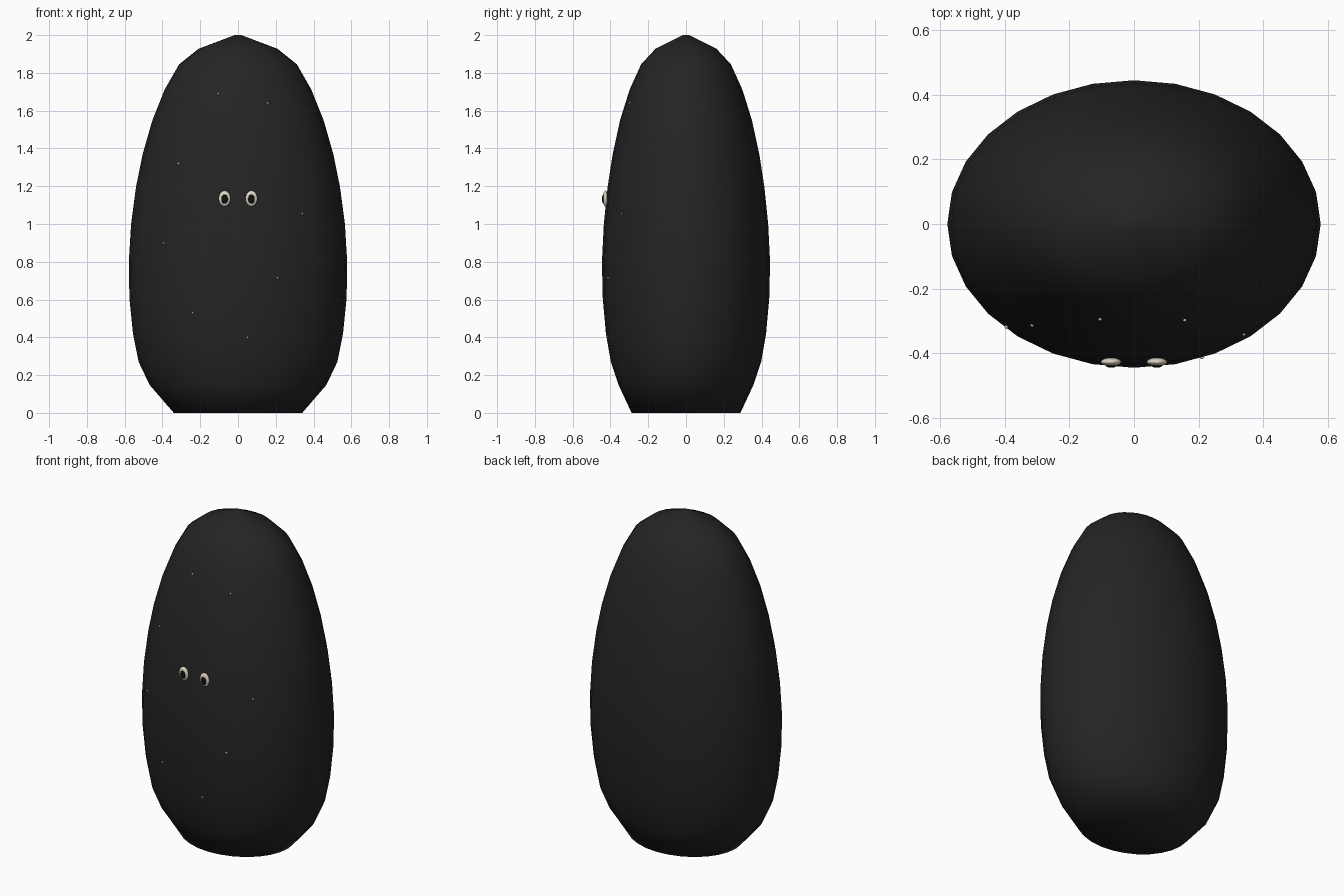
import bpy, bmesh, math
from mathutils import Matrix

if "Cube" in bpy.data.objects:
    bpy.data.objects.remove(bpy.data.objects["Cube"])

SIDES = 28
# Body rings: height, half width, half depth
RINGS = [(0.0, 0.34, 0.288), (0.148, 0.468, 0.357), (0.27, 0.526, 0.398), (0.42, 0.556, 0.424),
         (0.61, 0.575, 0.441), (0.80, 0.578, 0.445), (1.0, 0.566, 0.435), (1.196, 0.54, 0.415),
         (1.365, 0.506, 0.389), (1.55, 0.453, 0.349), (1.71, 0.389, 0.299),
         (1.845, 0.312, 0.238), (1.927, 0.21, 0.162), (2.0, 0.018, 0.018)]


def material(name, rgb):
    m = bpy.data.materials.new(name)
    m.diffuse_color = (*rgb, 1)
    m.use_nodes = True
    m.node_tree.nodes["Principled BSDF"].inputs["Base Color"].default_value = m.diffuse_color
    return m


black = material("soft black", (0.018, 0.018, 0.018))
cream = material("cream", (0.72, 0.66, 0.54))
pupil_black = material("pupil black", (0.005, 0.005, 0.006))
speck_white = material("speck grey white", (0.68, 0.67, 0.63))


def finish(bm, name, mat):
    bmesh.ops.recalc_face_normals(bm, faces=bm.faces)
    for f in bm.faces:
        f.smooth = True
    me = bpy.data.meshes.new(name)
    bm.to_mesh(me)
    bm.free()
    me.materials.append(mat)
    ob = bpy.data.objects.new(name, me)
    bpy.context.collection.objects.link(ob)
    return ob


def front_y(x, z):
    """Depth of the front of the body at a given x and z."""
    for (z0, w0, d0), (z1, w1, d1) in zip(RINGS, RINGS[1:]):
        if z0 <= z <= z1:
            t = (z - z0) / (z1 - z0)
            w, d = w0 + t * (w1 - w0), d0 + t * (d1 - d0)
            return -d * math.sqrt(1 - (x / w) ** 2)


def ellipsoid(name, pos, size, mat, segments=20, rings=12):
    bm = bmesh.new()
    bmesh.ops.create_uvsphere(bm, u_segments=segments, v_segments=rings, radius=1,
                              matrix=Matrix.Translation(pos) @ Matrix.Diagonal((*size, 1)))
    return finish(bm, name, mat)


# Body: stacked oval rings, closed at both ends
bm = bmesh.new()
loops = []
for z, w, d in RINGS:
    loops.append([bm.verts.new((w * math.cos(2 * math.pi * i / SIDES),
                                d * math.sin(2 * math.pi * i / SIDES), z)) for i in range(SIDES)])
for a, b in zip(loops, loops[1:]):
    for i in range(SIDES):
        j = (i + 1) % SIDES
        bm.faces.new((a[i], a[j], b[j], b[i]))
bm.faces.new(loops[0][::-1])
bm.faces.new(loops[-1])
finish(bm, "body", black)

# Eyes: flat cream ovals with a dark pupil in front
for side, x in (("left", -0.071), ("right", 0.071)):
    ellipsoid(side + "_eye", (x, -0.427, 1.135), (0.032, 0.013, 0.042), cream)
    ellipsoid(side + "_pupil", (x, -0.436, 1.132), (0.018, 0.009, 0.025), pupil_black)

# Specks scattered over the front
SPECKS = [(-0.105, 1.69), (0.157, 1.64), (-0.315, 1.32), (-0.395, 0.90),
          (-0.24, 0.53), (0.05, 0.40), (0.21, 0.715), (0.34, 1.055)]
for n, (x, z) in enumerate(SPECKS, 1):
    ellipsoid(f"speck_{n}", (x, front_y(x, z), z), (0.006, 0.006, 0.006), speck_white, 8, 6)
